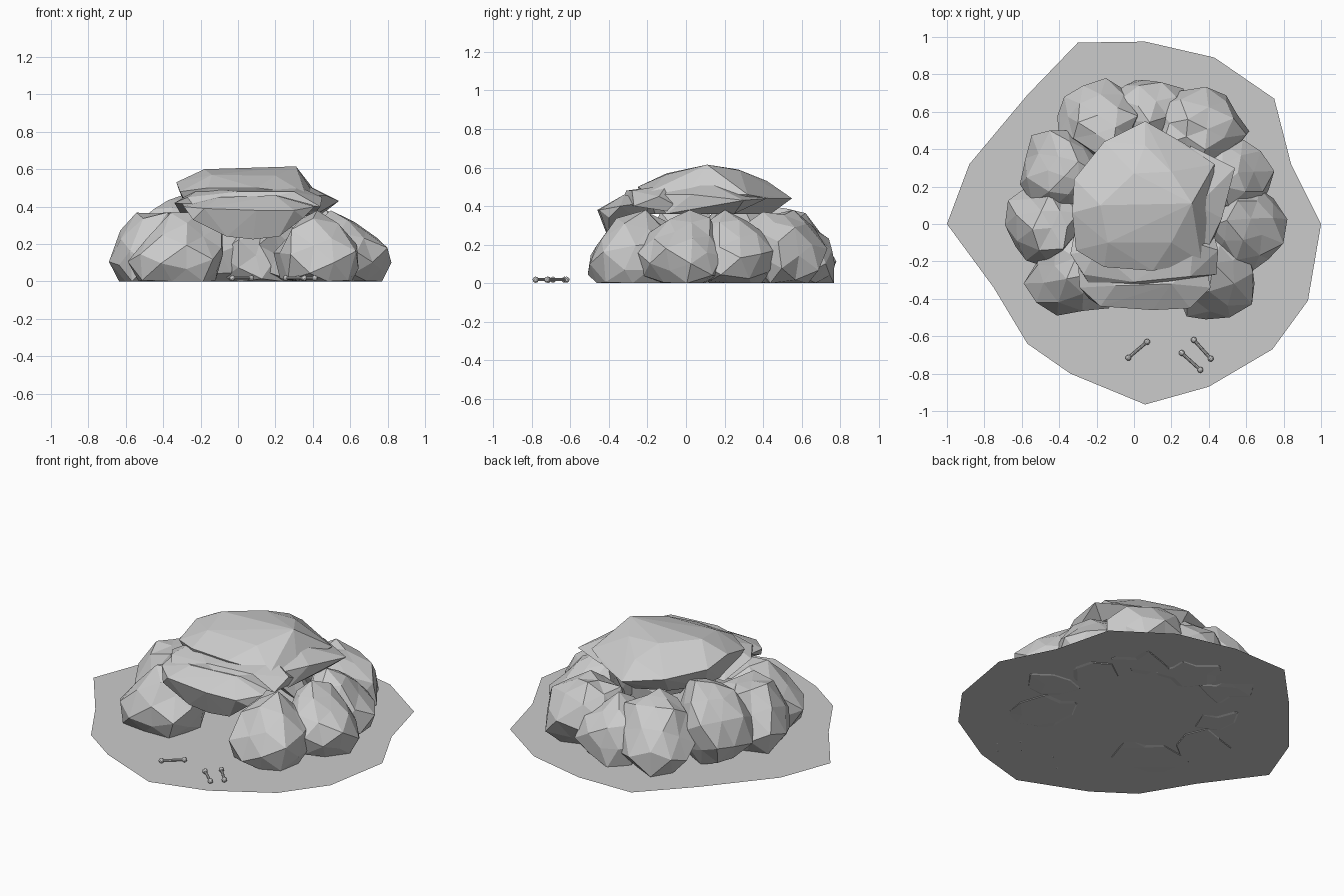
import bpy
import bmesh
import math
import random
from mathutils import Vector, Matrix, Euler

old_cube = bpy.data.objects.get("Cube")
if old_cube:
    bpy.data.objects.remove(old_cube, do_unlink=True)


def make_material(name, level):
    mat = bpy.data.materials.new(name)
    mat.use_nodes = True
    colour = (level, level, level, 1)
    mat.diffuse_color = colour
    mat.node_tree.nodes["Principled BSDF"].inputs["Base Color"].default_value = colour
    return mat


stone_grey = make_material("stone grey", 0.6)
ring_centre = Vector((.05, .12, 0))


def finish(name, bm):
    """Turn a bmesh into a flat shaded object."""
    bmesh.ops.recalc_face_normals(bm, faces=bm.faces)
    mesh = bpy.data.meshes.new(name)
    bm.to_mesh(mesh)
    bm.free()
    mesh.materials.append(stone_grey)
    obj = bpy.data.objects.new(name, mesh)
    bpy.context.collection.objects.link(obj)
    return obj


def boulder(name, xs, ys, top, seed, sink=0.09, rough=0.16, lean=0.6):
    """A jittered icosphere fitted to a box, leaning inward, flat on the ground."""
    rng = random.Random(seed)
    bm = bmesh.new()
    bmesh.ops.create_icosphere(bm, subdivisions=2, radius=1)
    spin = Euler([rng.uniform(0, math.tau) for _ in range(3)]).to_matrix()
    for v in bm.verts:
        v.co = spin @ v.co * (1 + rng.uniform(-rough, rough))
    targets = (xs, ys, (-sink, top))
    for axis, (low, high) in enumerate(targets):
        values = [v.co[axis] for v in bm.verts]
        start, span = min(values), max(values) - min(values)
        for v in bm.verts:
            v.co[axis] = low + (v.co[axis] - start) / span * (high - low)
    for v in bm.verts:
        pull = lean * max(v.co.z - .16, 0)
        v.co.xy = v.co.xy.lerp(ring_centre.xy, pull)
        v.co.z = max(v.co.z, 0)
    return finish(name, bm)


def hull_stone(name, points):
    """A faceted slab wrapped tightly around a few corner points."""
    bm = bmesh.new()
    for p in points:
        bm.verts.new(p)
    result = bmesh.ops.convex_hull(bm, input=bm.verts[:])
    loose = [g for g in result["geom_interior"] if isinstance(g, bmesh.types.BMVert)]
    bmesh.ops.delete(bm, geom=loose, context="VERTS")
    return finish(name, bm)


# Ground sheet
ground_outline = [
    (-1, 0), (-.75, -.34), (-.57, -.64), (-.34, -.8), (.06, -.965), (.4, -.87),
    (.74, -.67), (.93, -.41), (1, 0), (.84, .32), (.75, .67), (.43, .89),
    (.06, .975), (-.3, .97), (-.57, .69), (-.88, .32),
]
bm = bmesh.new()
bm.faces.new([bm.verts.new((x, y, .004)) for x, y in ground_outline])
finish("ground", bm)

# Ring of overlapping boulders forming the walls, open at the front
boulder("front_right_boulder", (-.59, -.08), (-.49, -.04), .37, seed=3, sink=.13)
boulder("right_boulder", (-.69, -.27), (-.23, .24), .37, seed=5)
boulder("back_right_side_boulder", (-.62, -.22), (.06, .53), .46, seed=8)
boulder("back_right_boulder", (-.41, .06), (.35, .78), .4, seed=11)
boulder("back_boulder", (-.14, .3), (.4, .77), .37, seed=13)
boulder("back_left_boulder", (.08, .62), (.32, .74), .38, seed=17)
boulder("back_left_side_boulder", (.32, .75), (.02, .48), .38, seed=19)
boulder("left_boulder", (.4, .82), (-.25, .22), .38, seed=23)
boulder("front_left_boulder", (.19, .65), (-.51, -.04), .38, seed=29, sink=.13)

# Large roof slab: rim, crown and underside corners
roof_rim = [
    (.06, .55, .44), (-.16, .44, .47), (-.32, .24, .5), (-.33, .06, .53),
    (-.31, -.14, .48), (-.16, -.23, .5), (.1, -.25, .5), (.36, -.2, .47),
    (.41, 0, .46), (.43, .32, .46), (.27, .43, .44),
]
roof_crown = [
    (-.18, .1, .6), (.13, .1, .605), (.31, .11, .615), (0, .27, .59),
    (.2, .28, .585), (-.14, -.1, .57), (.2, -.1, .565), (.06, .42, .53),
]
roof_base = [(x * .8, y * .8, .36) for x, y, z in roof_rim]
hull_stone("roof_slab", roof_rim + roof_crown + roof_base)

# Low shoulder jutting from the left of the roof
hull_stone("roof_shoulder", [
    (.54, .3, .43), (.47, .03, .46), (.36, -.2, .46), (.34, .1, .53),
    (.3, .42, .44), (.2, 0, .36), (.45, .25, .36), (.42, -.1, .36),
])

# Two stacked stones over the entrance
hull_stone("upper_lintel", [
    (-.34, -.16, .42), (-.27, -.27, .45), (0, -.31, .48), (.3, -.28, .48),
    (.45, -.14, .45), (.44, -.27, .4), (-.2, -.14, .5), (.32, -.1, .51),
    (.1, -.33, .43), (-.24, -.32, .41), (.4, .05, .35), (-.3, .05, .35),
])
hull_stone("lower_lintel", [
    (-.29, -.34, .4), (-.18, -.44, .39), (.1, -.46, .38), (.3, -.45, .38),
    (.41, -.34, .4), (-.1, -.33, .45), (.2, -.32, .46), (.35, -.4, .34),
    (-.24, -.4, .33), (-.06, -.4, .24), (.08, -.4, .225), (.22, -.4, .24),
    (-.1, -.2, .3), (.25, -.2, .3), (.38, -.2, .42), (-.3, -.2, .42),
])


def bone(name, start, end, height=.018):
    """A thin shaft with a knob at each end."""
    a, b = Vector((*start, height)), Vector((*end, height))
    turn = (b - a).to_track_quat("Z", "Y").to_matrix().to_4x4()
    bm = bmesh.new()
    bmesh.ops.create_cone(
        bm, cap_ends=True, segments=8, radius1=.008, radius2=.008,
        depth=(b - a).length, matrix=Matrix.Translation((a + b) / 2) @ turn)
    for tip in (a, b):
        bmesh.ops.create_icosphere(
            bm, subdivisions=2, radius=.016, matrix=Matrix.Translation(tip))
    return finish(name, bm)


# Scattered bones before the entrance
bone("right_bone", (-.03, -.715), (.07, -.63))
bone("left_bone", (.32, -.62), (.41, -.72))
bone("middle_bone", (.255, -.69), (.355, -.78))
